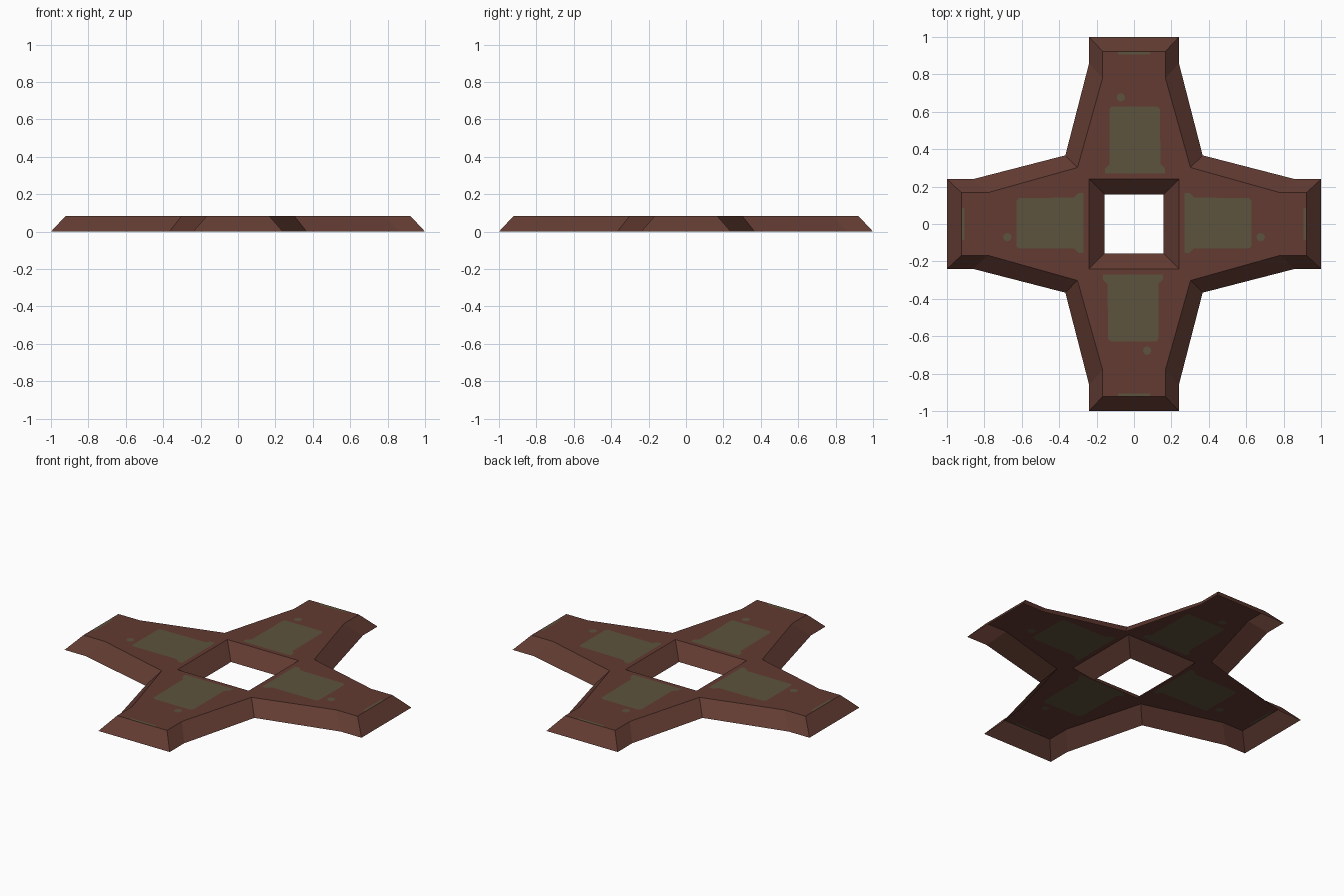
import bpy, bmesh, math
from mathutils import Vector
from mathutils.geometry import delaunay_2d_cdt

if "Cube" in bpy.data.objects:
    bpy.data.objects.remove(bpy.data.objects["Cube"])

H = 0.083


def material(name, col):
    m = bpy.data.materials.new(name)
    m.diffuse_color = (*col, 1)
    m.use_nodes = True
    m.node_tree.nodes["Principled BSDF"].inputs["Base Color"].default_value = m.diffuse_color
    return m


brown = material("rust_brown", (0.122, 0.044, 0.032))
green = material("moss_green", (0.110, 0.087, 0.047))


def spin(arm):
    """Repeat one arm's points around the four sides."""
    out = []
    for c, s in ((1, 0), (0, 1), (-1, 0), (0, -1)):
        out += [(x * c - y * s, x * s + y * c) for x, y in arm]
    return out


def inside(p, poly):
    hit = False
    for (x1, y1), (x2, y2) in zip(poly, poly[1:] + poly[:1]):
        if (y1 > p[1]) != (y2 > p[1]) and p[0] < (x2 - x1) * (p[1] - y1) / (y2 - y1) + x1:
            hit = not hit
    return hit


# Outlines: foot and top edge of the outer slope, top and foot of the opening
foot = spin([(0.86, -0.24), (1, -0.24), (1, 0.24), (0.86, 0.24), (0.367, 0.367)])
rim = spin([(0.78, -0.168), (0.923, -0.168), (0.923, 0.168), (0.78, 0.168), (0.302, 0.302)])
hole = spin([(0.24, 0.24)])
hole_foot = spin([(0.157, 0.157)])

# Moss patches for the back arm, then copied to the other arms
patch = [(-0.155, 0.27), (0.165, 0.27), (0.165, 0.30), (0.142, 0.32), (0.138, 0.615),
         (0.125, 0.628), (-0.12, 0.628), (-0.13, 0.615), (-0.13, 0.32), (-0.155, 0.295)]
dot = [(-0.07 + 0.023 * math.cos(a * math.pi / 4), 0.677 + 0.023 * math.sin(a * math.pi / 4))
       for a in range(8)]
strip = [(-0.085, 0.905), (0.085, 0.905), (0.085, 0.92), (-0.085, 0.92)]
arms = [lambda x, y: (x, y), lambda x, y: (-x, -y), lambda x, y: (y, x), lambda x, y: (-y, x)]
patches = [[f(*p) for p in shape] for f in arms for shape in (patch, dot, strip)]

# Top deck, triangulated with the patches cut in
pts, edges = [], []
for loop in [rim, hole] + patches:
    n, k = len(pts), len(loop)
    pts += [Vector(p) for p in loop]
    edges += [(n + i, n + (i + 1) % k) for i in range(k)]
verts, _, tris, *_ = delaunay_2d_cdt(pts, edges, [], 0, 1e-5)

bm = bmesh.new()
deck = [bm.verts.new((v.x, v.y, H)) for v in verts]
for t in tris:
    c = sum((verts[i] for i in t), Vector((0, 0))) / 3
    if inside(c, rim) and not inside(c, hole):
        f = bm.faces.new([deck[i] for i in t])
        f.material_index = int(any(inside(c, p) for p in patches))


# Sloped walls, open underneath
def wall(low, high):
    a = [bm.verts.new((*p, 0)) for p in low]
    b = [bm.verts.new((*p, H)) for p in high]
    for i in range(len(a)):
        j = (i + 1) % len(a)
        bm.faces.new((a[i], a[j], b[j], b[i]))


wall(foot, rim)
wall(hole_foot[::-1], hole[::-1])
bmesh.ops.remove_doubles(bm, verts=bm.verts, dist=1e-4)
for f in bm.faces:
    f.normal_update()
    if f.normal.z < 0:
        f.normal_flip()

me = bpy.data.meshes.new("cross_base")
bm.to_mesh(me)
bm.free()
me.materials.append(brown)
me.materials.append(green)
bpy.context.collection.objects.link(bpy.data.objects.new("cross_base", me))
